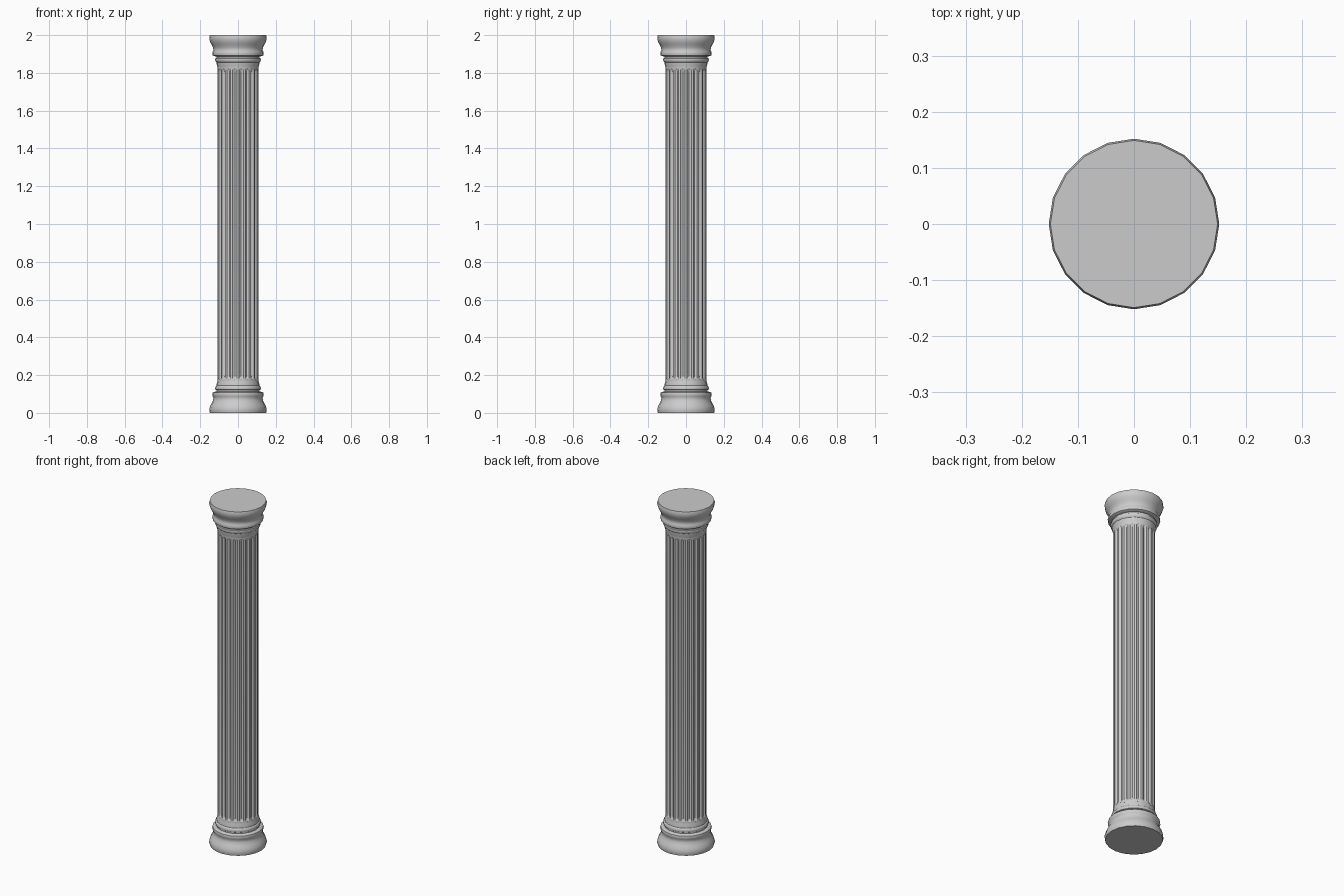
import bpy, bmesh, math

if "Cube" in bpy.data.objects:
    bpy.data.objects.remove(bpy.data.objects["Cube"])

SIDES = 20  # also the number of flutes


def lathe(name, rings, radius_of, count):
    """Stack closed rings; radius_of(i, ring) gives (angle, radius)."""
    bm = bmesh.new()
    loops = []
    for ring in rings:
        loop = []
        for i in range(count):
            a, r = radius_of(i, ring)
            loop.append(bm.verts.new((r * math.cos(a), r * math.sin(a), ring[1])))
        loops.append(loop)
    for lo, hi in zip(loops, loops[1:]):
        for i in range(count):
            j = (i + 1) % count
            bm.faces.new((lo[i], lo[j], hi[j], hi[i]))
    bm.faces.new(loops[0][::-1])
    bm.faces.new(loops[-1])
    bmesh.ops.recalc_face_normals(bm, faces=bm.faces)
    mesh = bpy.data.meshes.new(name)
    bm.to_mesh(mesh)
    bm.free()
    ob = bpy.data.objects.new(name, mesh)
    bpy.context.collection.objects.link(ob)
    bpy.ops.object.select_all(action='DESELECT')
    bpy.context.view_layer.objects.active = ob
    ob.select_set(True)
    bpy.ops.object.shade_smooth_by_angle(angle=math.radians(35))
    return ob


# Moulding profile (radius, height), mirrored for the capital
profile = [(0.149, 0), (0.152, 0.012), (0.151, 0.025), (0.147, 0.038),
           (0.139, 0.052), (0.132, 0.067), (0.130, 0.08), (0.134, 0.088),
           (0.136, 0.098), (0.134, 0.107), (0.128, 0.111), (0.115, 0.113),
           (0.115, 0.120), (0.120, 0.123), (0.121, 0.131), (0.119, 0.139),
           (0.114, 0.144), (0.113, 0.155), (0.109, 0.168), (0.108, 0.178)]


def plain(i, ring):
    return 2 * math.pi * i / SIDES, ring[0]


lathe("base", profile, plain, SIDES)
lathe("capital", [(r, 2 - z) for r, z in reversed(profile)], plain, SIDES)

# Fluted shaft: narrow fillets at each corner, concave channels between
STEPS = [(-3, 0), (3, 0), (5, 0.65), (9, 1), (13, 0.65)]  # degrees, depth


def fluted(i, ring):
    flute, k = divmod(i, len(STEPS))
    deg, depth = STEPS[k]
    return math.radians(flute * 18 + deg), 0.108 - ring[0] * depth


# Rings hold (flute depth, height), fading out at both ends
ends = [(0, 0.17), (0, 0.178), (0.006, 0.184), (0.009, 0.195)]
lathe("shaft", ends + [(d, 2 - z) for d, z in reversed(ends)],
      fluted, SIDES * len(STEPS))
